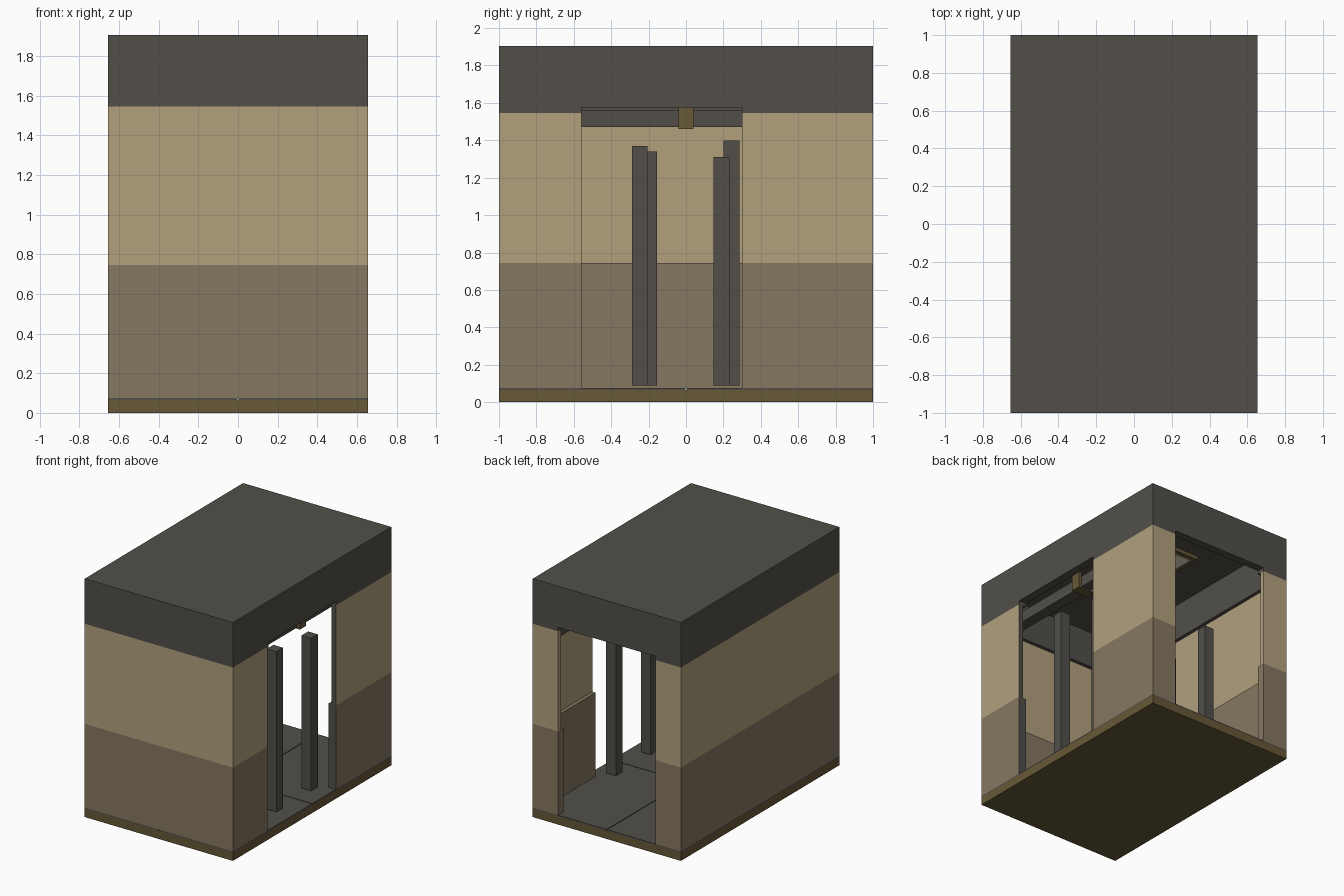
import bpy
import bmesh
from mathutils import Vector

cube = bpy.data.objects.get("Cube")
if cube:
    bpy.data.objects.remove(cube, do_unlink=True)


def material(name, rgb):
    m = bpy.data.materials.new(name)
    m.use_nodes = True
    m.diffuse_color = (*rgb, 1)
    m.node_tree.nodes["Principled BSDF"].inputs["Base Color"].default_value = (*rgb, 1)
    return m


TAN = material("tan_panel", (0.445, 0.352, 0.205))
TAUPE = material("taupe_panel", (0.238, 0.184, 0.119))
GREY = material("dark_grey", (0.084, 0.078, 0.067))
OLIVE = material("olive_brown", (0.135, 0.098, 0.038))
CREAM = material("cream_light", (0.85, 0.78, 0.6))


def build(name, boxes, *mats, rule=None):
    """One object from boxes given as (x0, x1, y0, y1, z0, z1)."""
    bm = bmesh.new()
    for x0, x1, y0, y1, z0, z1 in boxes:
        verts = bmesh.ops.create_cube(bm, size=1)["verts"]
        size = Vector((x1 - x0, y1 - y0, z1 - z0))
        mid = Vector((x0 + x1, y0 + y1, z0 + z1)) / 2
        for v in verts:
            v.co = v.co * size + mid
    bm.normal_update()
    if rule:
        for f in bm.faces:
            f.material_index = rule(f)
    mesh = bpy.data.meshes.new(name)
    bm.to_mesh(mesh)
    bm.free()
    for m in mats:
        mesh.materials.append(m)
    obj = bpy.data.objects.new(name, mesh)
    bpy.context.collection.objects.link(obj)
    return obj


W, D = 0.655, 1.0                 # half width and half depth
BACK = 0.43                       # half width of the back doorway
SIDE0, SIDE1 = -0.56, 0.30        # side doorway, along y
FLOOR, RAIL_Z, SPLIT, HEAD = 0.075, 0.745, 1.545, 1.575
EAVE, TOP = 1.84, 1.905


def wall_ring(z0, z1, t, doors=True):
    """Four walls of thickness t, open at both doorways if wanted."""
    i, j = W - t, D - t
    boxes = [(-W, W, -D, -j, z0, z1), (-W, -i, -j, j, z0, z1)]
    if doors:
        boxes += [(-W, -BACK, j, D, z0, z1), (BACK, W, j, D, z0, z1),
                  (i, W, -j, SIDE0, z0, z1), (i, W, SIDE1, j, z0, z1)]
    else:
        boxes += [(-W, W, j, D, z0, z1), (i, W, -j, j, z0, z1)]
    return boxes


def side_jamb(f):
    """Cut edges of the side doorway take the second material."""
    c = f.calc_center_median()
    return int(abs(f.normal.y) > 0.9 and c.x > 0.55 and abs(c.y) < 0.6)


# Base and four floor panels with a thin cross-shaped gap
build("base_slab", [(-W, W, -D, D, 0, 0.065)], OLIVE)
G = 0.003
for sx, nx in ((-1, "right"), (1, "left")):
    for sy, ny in ((-1, "front"), (1, "back")):
        xs, ys = sorted((sx * G, sx * W)), sorted((sy * G, sy * D))
        build(f"floor_panel_{ny}_{nx}", [(*xs, *ys, 0.065, FLOOR)], GREY)

# Walls: thicker lower panels, thinner upper panels
build("lower_walls", wall_ring(FLOOR, RAIL_Z, 0.065), TAUPE, GREY, rule=side_jamb)
build("upper_walls", wall_ring(RAIL_Z, SPLIT, 0.037), TAN, GREY, rule=side_jamb)

# Header band and roof
build("header_band", wall_ring(SPLIT, HEAD, 0.065)
      + wall_ring(HEAD, EAVE, 0.065, doors=False), GREY)
build("roof_slab", [(-W, W, -D, D, EAVE, TOP)], GREY)

# Four inner posts of uneven height
H = 0.0425
for name, x, y, top in (("front_left", 0.5, -0.2475, 1.37),
                        ("back_left", 0.5, 0.19, 1.31),
                        ("front_right", -0.5, -0.1975, 1.34),
                        ("back_right", -0.5, 0.2425, 1.40)):
    build(f"post_{name}", [(x - H, x + H, y - H, y + H, 0.09, top)], GREY)

# Door rail inside the side doorway, with its hanger bracket
build("door_rail", [(0.46, 0.55, -0.935, 0.935, 1.47, 1.56)], GREY)
build("rail_bracket", [(0.55, 0.575, -0.04, 0.04, 1.46, 1.6),
                       (0.43, 0.55, -0.04, 0.04, 1.46, 1.47)], OLIVE)

# Ceiling light: frame with a pale panel
build("light_frame", [(-0.24, 0.24, -0.46, 0.46, 1.81, EAVE)], OLIVE)
build("light_panel", [(-0.2, 0.2, -0.42, 0.42, 1.804, 1.81)], CREAM)
